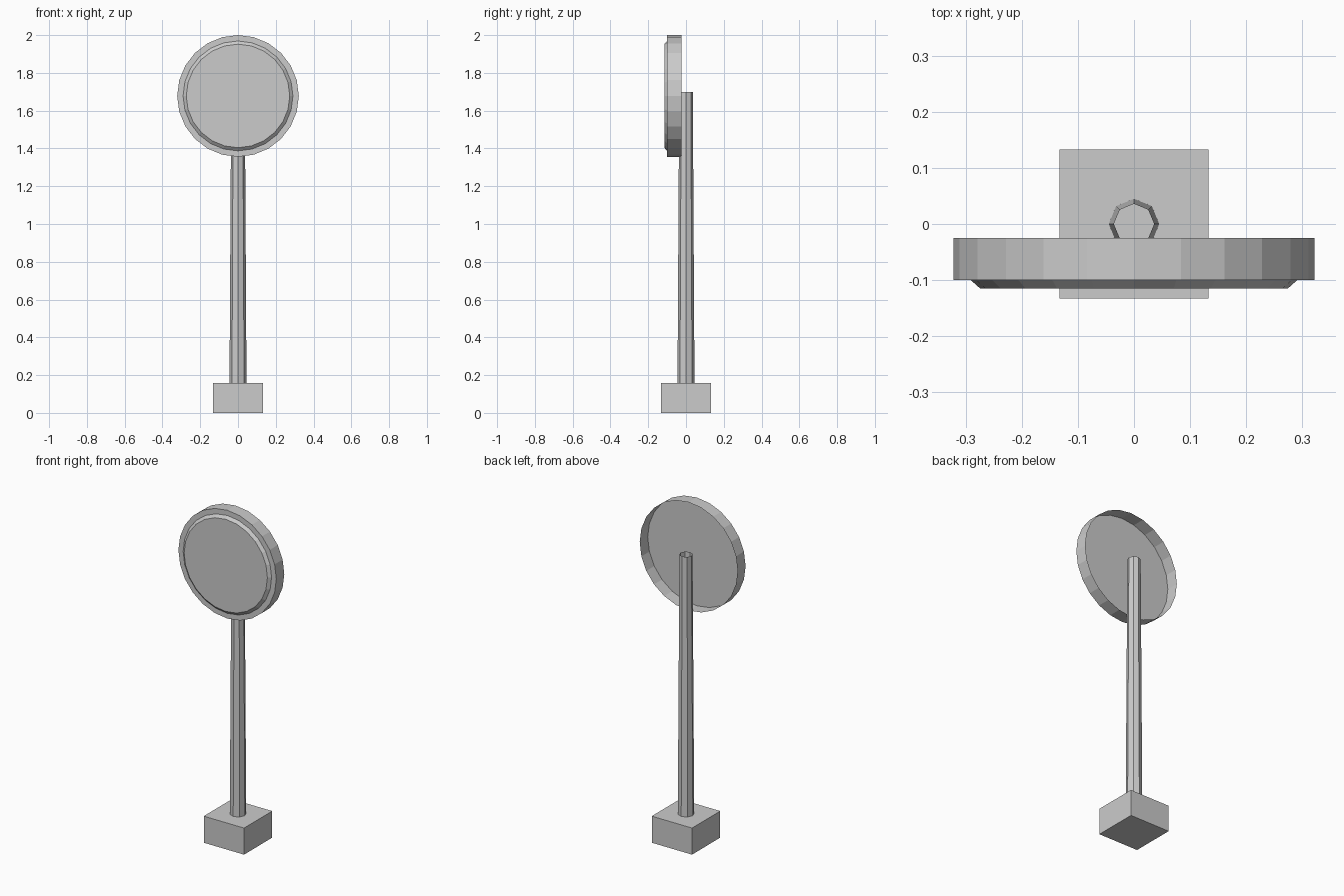
import bpy
import bmesh
import math

cube = bpy.data.objects.get("Cube")
if cube:
    bpy.data.objects.remove(cube, do_unlink=True)

grey = bpy.data.materials.new("plain_grey")
grey.use_nodes = True
COLOR = (0.6, 0.6, 0.6, 1)
grey.diffuse_color = COLOR
grey.node_tree.nodes["Principled BSDF"].inputs["Base Color"].default_value = COLOR


def finish(name, bm):
    mesh = bpy.data.meshes.new(name)
    bm.to_mesh(mesh)
    bm.free()
    mesh.materials.append(grey)
    obj = bpy.data.objects.new(name, mesh)
    bpy.context.collection.objects.link(obj)
    return obj


def lathe(name, profile, sides, location=(0, 0, 0), tilt=0, end_cap=True):
    """Stack rings of (radius, height) into a faceted shell, open at the start."""
    bm = bmesh.new()
    rings = []
    for radius, height in profile:
        angles = [math.tau * i / sides for i in range(sides)]
        rings.append([bm.verts.new((radius * math.cos(a), radius * math.sin(a), height))
                      for a in angles])
    for low, high in zip(rings, rings[1:]):
        for i in range(sides):
            j = (i + 1) % sides
            bm.faces.new((low[i], low[j], high[j], high[i]))
    if end_cap:
        bm.faces.new(rings[-1])
    obj = finish(name, bm)
    obj.location = location
    obj.rotation_euler.x = tilt
    return obj


# Square foot block
BLOCK_HEIGHT = 0.158
bm = bmesh.new()
bmesh.ops.create_cube(bm, size=1)
bmesh.ops.scale(bm, vec=(0.265, 0.265, BLOCK_HEIGHT), verts=bm.verts)
finish("base_block", bm).location.z = BLOCK_HEIGHT / 2

# Tapered eight-sided pole, an open tube standing on the block
lathe("pole", [(0.045, BLOCK_HEIGHT), (0.036, 1.7)], 8, end_cap=False)

# Round sign facing forward: a pan open at the back, a bevelled panel and a flat face
CENTRE = (0, 0, 1.678)
FORWARD = math.pi / 2
lathe("sign_pan", [(0.322, 0.025), (0.322, 0.1)], 24, CENTRE, FORWARD)
lathe("sign_panel", [(0.291, 0.1), (0.274, 0.115)], 24, CENTRE, FORWARD)
lathe("sign_face", [(0.248, 0.118)], 24, CENTRE, FORWARD)
